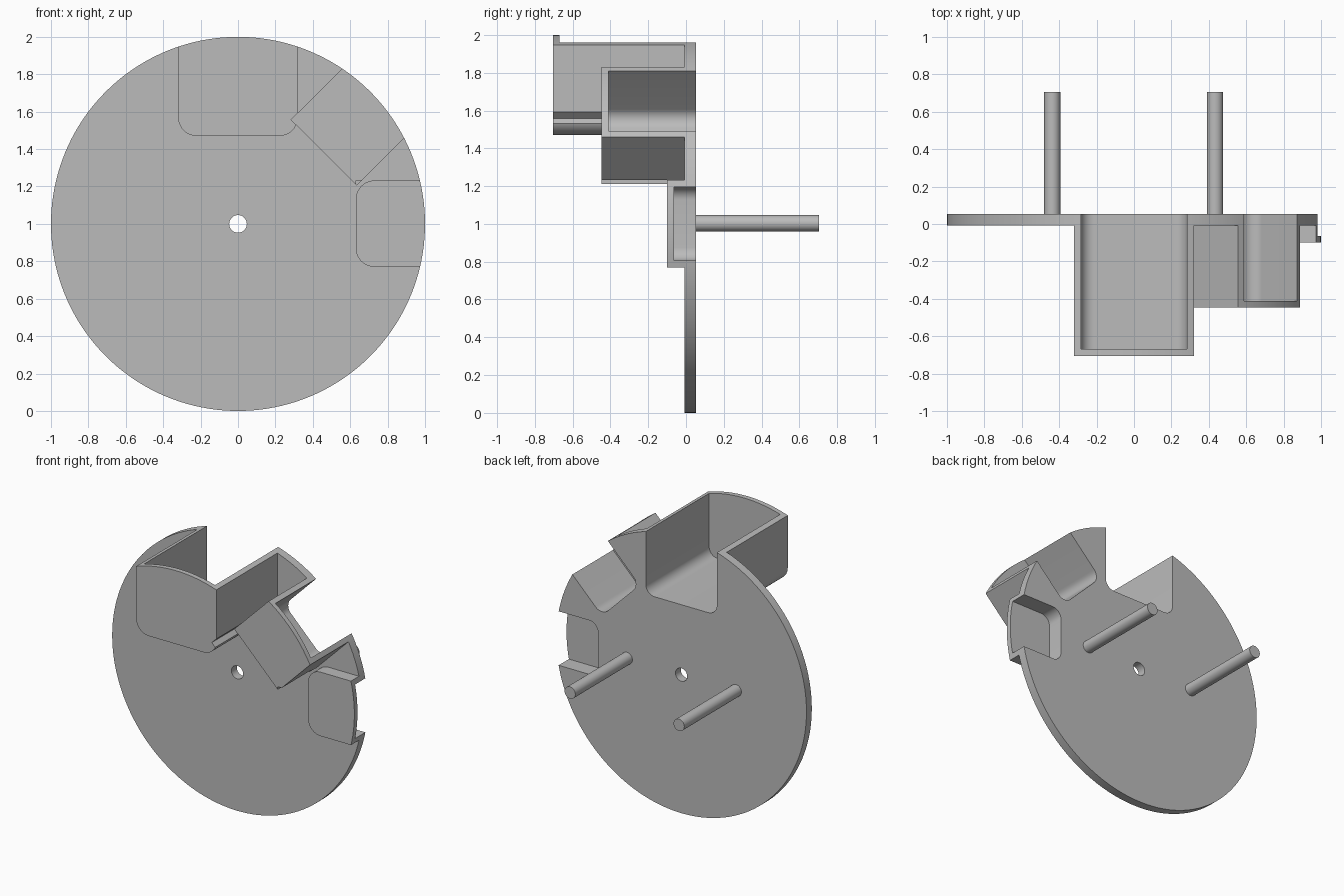
import bpy
import bmesh
from math import sin, cos, pi, radians

if "Cube" in bpy.data.objects:
    bpy.data.objects.remove(bpy.data.objects["Cube"], do_unlink=True)

BACK, FACE = 0.053, -0.008     # rear and front planes of the disc
WALL = 0.036                   # pocket wall thickness

grey = bpy.data.materials.new("plain_grey")
grey.use_nodes = True
COLOR = (0.5, 0.5, 0.5, 1)
grey.diffuse_color = COLOR
grey.node_tree.nodes["Principled BSDF"].inputs["Base Color"].default_value = COLOR


def prism(name, points, y0, y1):
    """Extrude an (x, z) outline along y."""
    bm = bmesh.new()
    face = bm.faces.new([bm.verts.new((x, y0, z)) for x, z in points])
    new = bmesh.ops.extrude_face_region(bm, geom=[face])["geom"]
    bmesh.ops.translate(bm, vec=(0, y1 - y0, 0),
                        verts=[v for v in new if isinstance(v, bmesh.types.BMVert)])
    bmesh.ops.recalc_face_normals(bm, faces=bm.faces[:])
    mesh = bpy.data.meshes.new(name)
    bm.to_mesh(mesh)
    bm.free()
    mesh.materials.append(grey)
    obj = bpy.data.objects.new(name, mesh)
    bpy.context.collection.objects.link(obj)
    return obj


def circle(r, cx=0, cz=1, n=128):
    return [(cx + r * cos(2 * pi * i / n), cz + r * sin(2 * pi * i / n)) for i in range(n)]


def pocket_outline(angle, u0, u1, v0, r=0, v1=1.3):
    """Slot open at the rim, with rounded inner corners, turned about the disc centre."""
    pts = [(u0, v1)]
    if r:
        for cu, start in ((u0 + r, pi), (u1 - r, 1.5 * pi)):
            for i in range(11):
                a = start + i * pi / 20
                pts.append((cu + r * cos(a), v0 + r + r * sin(a)))
    else:
        pts += [(u0, v0), (u1, v0)]
    pts.append((u1, v1))
    a = radians(angle)
    return [(u * cos(a) + v * sin(a), 1 - u * sin(a) + v * cos(a)) for u, v in pts]


def combine(target, other, operation):
    """Apply a boolean and discard the helper."""
    mod = target.modifiers.new("combine", 'BOOLEAN')
    mod.operation, mod.solver, mod.object = operation, 'EXACT', other
    bpy.context.view_layer.objects.active = target
    bpy.ops.object.modifier_apply(modifier=mod.name)
    bpy.data.objects.remove(other, do_unlink=True)


def smooth(obj):
    bpy.ops.object.select_all(action='DESELECT')
    obj.select_set(True)
    bpy.context.view_layer.objects.active = obj
    bpy.ops.object.shade_smooth_by_angle(angle=radians(25))


# Pockets: angle from the top, side limits, floor radius, corner radius, front y
pockets = [
    (0, -0.32, 0.32, 0.47, 0.10, -0.705),
    (45, -0.193, 0.304, 0.595, 0, -0.447),
    (90, -0.232, 0.23, 0.63, 0.10, -0.10),
]
shells = [prism("pocket_shell", pocket_outline(a, u0, u1, v0, r), front, 0.02)
          for a, u0, u1, v0, r, front in pockets]

# Each pocket clears its own square outline out of its deeper neighbour
for shell, (a, u0, u1, v0, r, front) in zip(shells, pockets[1:]):
    cutter = prism("clearance", pocket_outline(a, u0, u1, v0), -1, front + 0.005)
    combine(shell, cutter, 'DIFFERENCE')

# Disc with the pocket shells, hollowed from the rear
disc = prism("disc_with_pockets", circle(1.1), FACE, BACK)
for shell in shells:
    combine(disc, shell, 'UNION')
for a, u0, u1, v0, r, front in pockets:
    outline = pocket_outline(a, u0 + WALL, u1 - WALL, v0 + WALL, 0.07, 1.4)
    combine(disc, prism("cavity", outline, front + WALL, 0.3), 'DIFFERENCE')

# Centre hole, then trim everything to the round rim
combine(disc, prism("centre_hole", circle(0.047, n=48), -0.3, 0.3), 'DIFFERENCE')
combine(disc, prism("rim_trim", circle(1.0, n=160), -1, 0.5), 'INTERSECT')
smooth(disc)

# Rear pins
for side, x in (("left", 0.434), ("right", -0.437)):
    smooth(prism(side + "_pin", circle(0.043, x, 1.003, 40), BACK - 0.02, 0.705))
